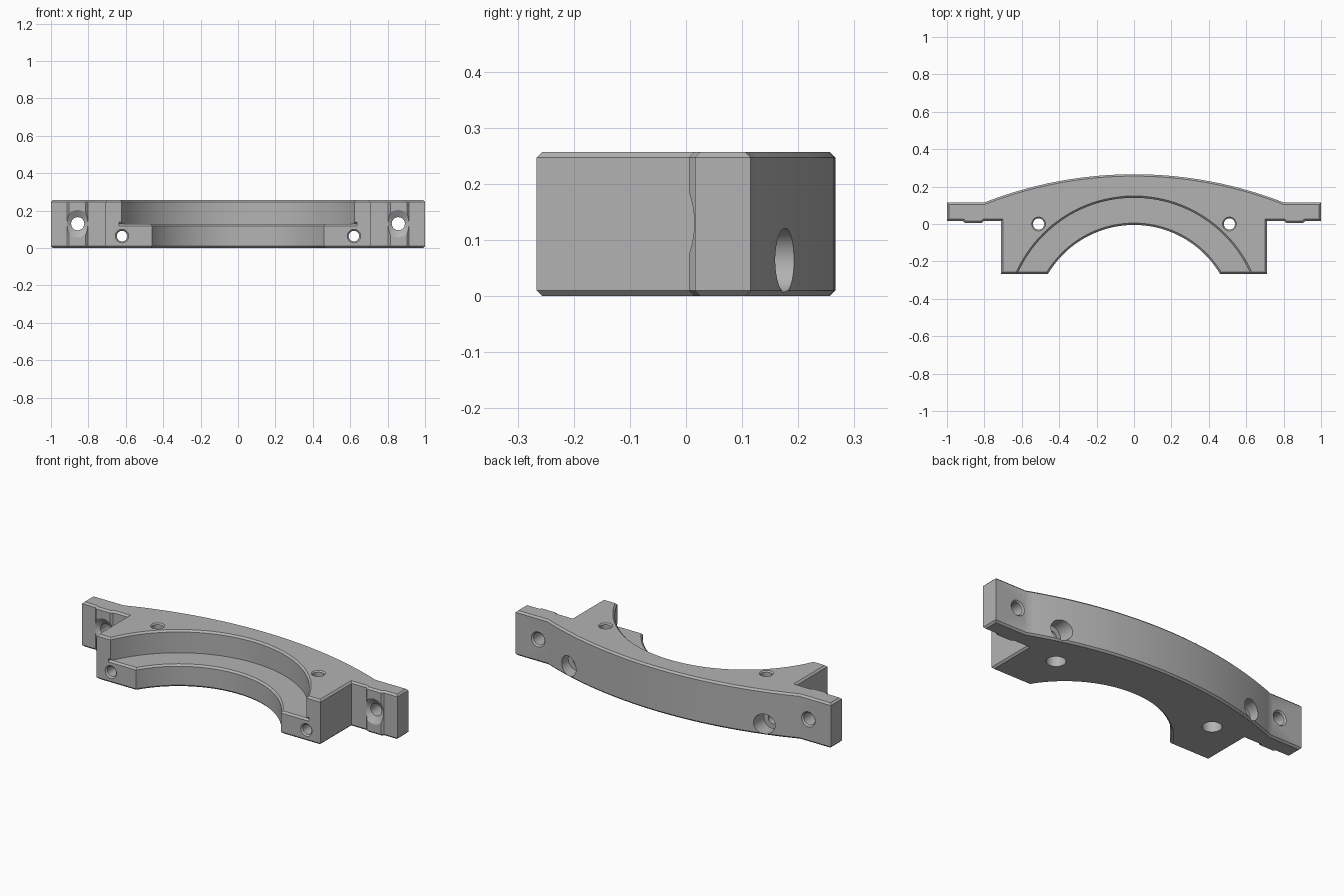
import bpy, bmesh
from math import sin, cos, pi, asin, sqrt

HEIGHT, LEDGE, CHAMFER = 0.257, 0.128, 0.01
FRONT, ARC_Y = -0.266, -0.54
LOW_R, HIGH_R = 0.535, 0.68

cube = bpy.data.objects.get("Cube")
if cube:
    bpy.data.objects.remove(cube, do_unlink=True)

grey = bpy.data.materials.new("plain_grey")
grey.use_nodes = True
grey.diffuse_color = (0.45, 0.45, 0.45, 1)
grey.node_tree.nodes["Principled BSDF"].inputs["Base Color"].default_value = grey.diffuse_color


def make_object(name, bm):
    bmesh.ops.recalc_face_normals(bm, faces=bm.faces)
    mesh = bpy.data.meshes.new(name)
    bm.to_mesh(mesh)
    bm.free()
    mesh.materials.append(grey)
    obj = bpy.data.objects.new(name, mesh)
    bpy.context.collection.objects.link(obj)
    return obj


def skin(name, rings):
    """Closed solid through a list of equally sized rings of points."""
    bm = bmesh.new()
    loops = [[bm.verts.new(p) for p in ring] for ring in rings]
    n = len(loops[0])
    for a, b in zip(loops, loops[1:]):
        for i in range(n):
            j = (i + 1) % n
            bm.faces.new((a[i], a[j], b[j], b[i]))
    bm.faces.new(loops[0][::-1])
    bm.faces.new(loops[-1])
    return make_object(name, bm)


def lathe(name, x, other, axis, profile, n=48):
    """Turned solid: profile of (distance along axis, radius)."""
    rings = []
    for t, r in profile:
        circle = [(r * cos(2 * pi * i / n), r * sin(2 * pi * i / n)) for i in range(n)]
        if axis == "z":
            rings.append([(x + a, other + b, t) for a, b in circle])
        else:
            rings.append([(x + a, t, other + b) for a, b in circle])
    return skin(name, rings)


def cut(body, cutter):
    cutter.hide_render = True
    mod = body.modifiers.new("cut", "BOOLEAN")
    mod.operation, mod.solver, mod.object = "DIFFERENCE", "EXACT", cutter
    bpy.context.view_layer.objects.active = body
    bpy.ops.object.modifier_apply(modifier=mod.name)
    bpy.data.objects.remove(cutter, do_unlink=True)


# Plan outline, right half: curved back, ear with raised pad, block, lower arch
back_r, back_x = 2.195, 0.8
back = [back_x * i / 24 for i in range(25)]
half = [(x, -FRONT - back_r + sqrt(back_r ** 2 - x * x)) for x in back]
half += [(1, 0.115), (1, 0.016), (0.915, 0.016), (0.903, 0.005),
         (0.815, 0.005), (0.803, 0.016), (0.71, 0.016), (0.71, FRONT)]
sweep = asin(sqrt(LOW_R ** 2 - (FRONT - ARC_Y) ** 2) / LOW_R)
angles = [sweep * (1 - i / 24) for i in range(25)]
half += [(LOW_R * sin(a), ARC_Y + LOW_R * cos(a)) for a in angles]
outline = half + [(-x, y) for x, y in half[-2:0:-1]]

body = skin("clamp_bracket", [[(x, y, z) for x, y in outline] for z in (0, HEIGHT)])

# Wider upper arch leaves the ledge
cut(body, lathe("arch_cutter", 0, ARC_Y, "z", [(LEDGE, HIGH_R), (0.4, HIGH_R)], 192))

# Chamfer the convex rims of the top, bottom and arched ledge
bm = bmesh.new()
bm.from_mesh(body.data)
bm.normal_update()
rims = []
for e in bm.edges:
    if len(e.link_faces) != 2 or not e.is_convex:
        continue
    steep = sorted(abs(f.normal.z) for f in e.link_faces)
    on_ledge = all(abs(v.co.z - LEDGE) < 0.001 for v in e.verts)
    on_front = all(v.co.y < FRONT + 0.001 for v in e.verts)
    if steep[0] < 0.1 and steep[1] > 0.9 and not (on_ledge and on_front):
        rims.append(e)
bmesh.ops.bevel(bm, geom=rims, offset=CHAMFER, segments=1, affect="EDGES",
                clamp_overlap=False)
bmesh.ops.recalc_face_normals(bm, faces=bm.faces)
bm.to_mesh(body.data)
bm.free()

# Chamfer along the straight front of the ledge
diamond = [(0, -CHAMFER), (CHAMFER, 0), (0, CHAMFER), (-CHAMFER, 0)]
cut(body, skin("ledge_chamfer_cutter",
               [[(x, FRONT + a, LEDGE + b) for a, b in diamond] for x in (-0.635, 0.635)]))

# Bolt holes on both sides
for side in (-1, 1):
    # long horizontal bolt hole, counterbored at the back
    cut(body, lathe("long_bolt_cutter", side * 0.62, 0.064, "y",
                    [(-0.28, 0.05), (-0.258, 0.028), (0.1, 0.028),
                     (0.1, 0.057), (0.3, 0.057)]))
    # vertical bolt hole, counterbored underneath
    cut(body, lathe("vertical_bolt_cutter", side * 0.51, 0, "z",
                    [(-0.02, 0.05), (0.1, 0.05), (0.1, 0.03),
                     (0.25, 0.03), (0.28, 0.06)]))
    # ear hole, countersunk through the pad
    cut(body, lathe("ear_bolt_cutter", side * 0.857, 0.13, "y",
                    [(-0.02, 0.114), (0.028, 0.035), (0.107, 0.035), (0.14, 0.068)]))

bpy.ops.object.select_all(action="DESELECT")
body.select_set(True)
bpy.context.view_layer.objects.active = body
bpy.ops.object.shade_smooth_by_angle(angle=pi / 6)
